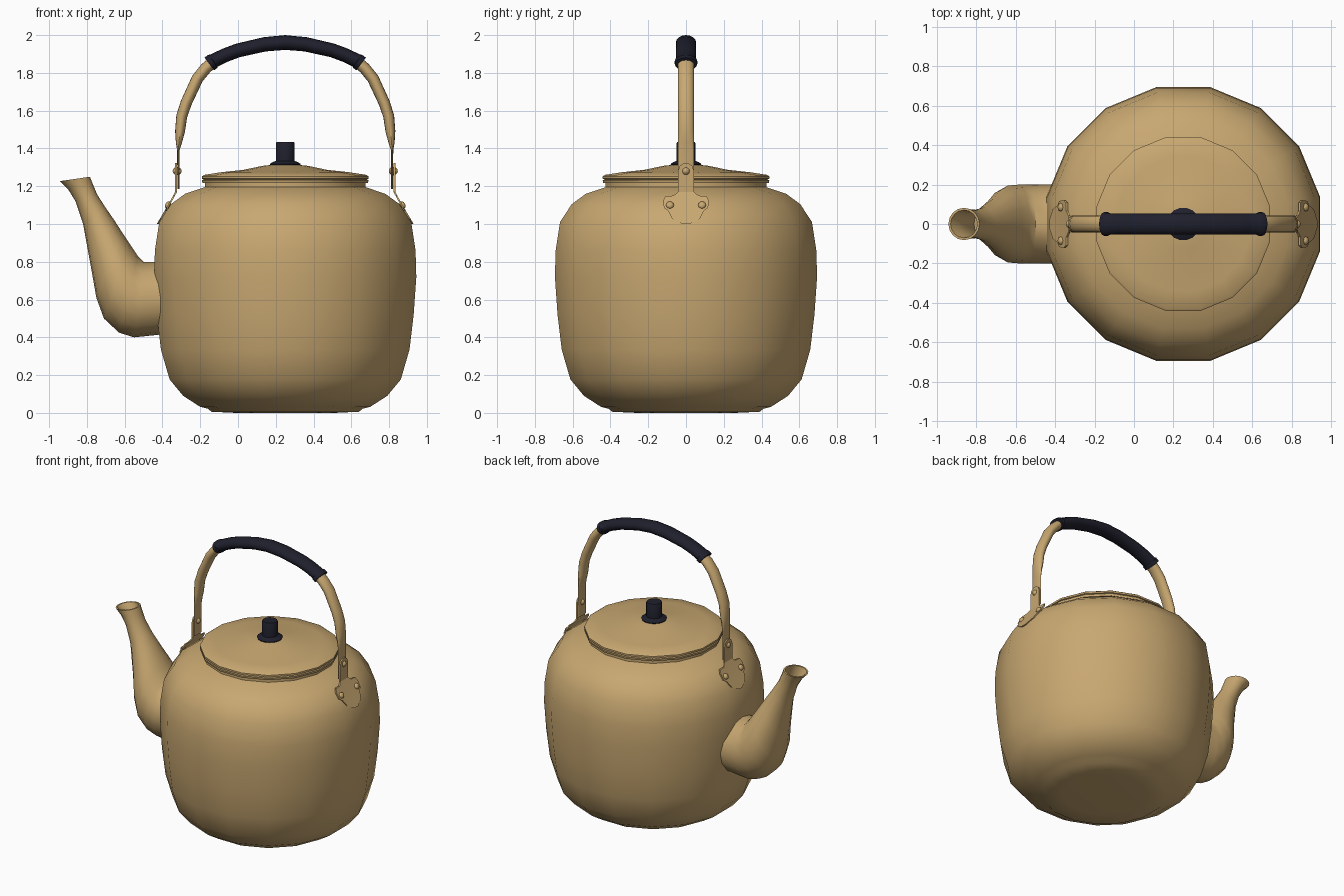
import bpy, bmesh, math
from mathutils import Vector

if "Cube" in bpy.data.objects:
    bpy.data.objects.remove(bpy.data.objects["Cube"])

CX = 0.25          # kettle axis
SIDES = 16


def material(name, rgb):
    m = bpy.data.materials.new(name)
    m.diffuse_color = (*rgb, 1)
    m.use_nodes = True
    m.node_tree.nodes["Principled BSDF"].inputs["Base Color"].default_value = m.diffuse_color
    return m


BRASS = material("tan_metal", (0.58, 0.39, 0.165))
BLACK = material("black_grip", (0.014, 0.014, 0.026))


def finish(name, bm, mat, angle=38):
    bmesh.ops.remove_doubles(bm, verts=bm.verts, dist=1e-5)
    bmesh.ops.recalc_face_normals(bm, faces=bm.faces)
    me = bpy.data.meshes.new(name)
    bm.to_mesh(me)
    bm.free()
    me.materials.append(mat)
    me.shade_smooth()
    me.set_sharp_from_angle(angle=math.radians(angle))
    ob = bpy.data.objects.new(name, me)
    bpy.context.collection.objects.link(ob)
    return ob


def loft(name, rings, mat, cap_start=True, cap_end=True, angle=38):
    """Skin a list of equally sized point rings."""
    bm = bmesh.new()
    vs = [[bm.verts.new(p) for p in r] for r in rings]
    n = len(rings[0])
    for a, b in zip(vs, vs[1:]):
        for i in range(n):
            j = (i + 1) % n
            bm.faces.new((a[i], a[j], b[j], b[i]))
    if cap_start:
        bm.faces.new(vs[0])
    if cap_end:
        bm.faces.new(vs[-1])
    return finish(name, bm, mat, angle)


def lathe(name, profile, mat, cap_start=True, cap_end=True, angle=38):
    """Revolve (apothem, z) pairs round the kettle axis, flats facing +-x and +-y."""
    k = 1 / math.cos(math.pi / SIDES)
    rings = []
    for r, z in profile:
        rings.append([(CX + r * k * math.cos((i + .5) * math.tau / SIDES),
                       r * k * math.sin((i + .5) * math.tau / SIDES), z)
                      for i in range(SIDES)])
    return loft(name, rings, mat, cap_start, cap_end, angle)


def tube(name, path, mat, side=1, n=16):
    """Oval tube: path of (offset from axis, z, half thickness, half y width)."""
    rings = []
    for k, (u, z, t, w) in enumerate(path):
        a, b = path[max(k - 1, 0)], path[min(k + 1, len(path) - 1)]
        d = Vector((b[0] - a[0], b[1] - a[1])).normalized()
        ring = []
        for i in range(n):
            c, s = math.cos(i * math.tau / n), math.sin(i * math.tau / n)
            ring.append((CX + side * (u - d.y * t * c), w * s, z + d.x * t * c))
        rings.append(ring)
    return loft(name, rings, mat)


# body
lathe("kettle_body", [
    (.26, 0), (.39, .006), (.41, .022), (.45, .032), (.54, .09), (.612, .177), (.658, .335),
    (.68, .52), (.694, .72), (.69, .86), (.667, 1.01), (.605, 1.105),
    (.53, 1.16), (.425, 1.195), (.425, 1.225)], BRASS, cap_end=False)

# lid with rolled rim
lathe("lid", [
    (.40, 1.215), (.438, 1.217), (.441, 1.232), (.43, 1.236), (.441, 1.240),
    (.441, 1.252), (.43, 1.260), (.34, 1.274), (.22, 1.287), (.12, 1.308),
    (.05, 1.315)], BRASS)

# knob
lathe("lid_knob", [
    (.078, 1.308), (.082, 1.318), (.07, 1.326), (.05, 1.334),
    (.05, 1.428), (.046, 1.434)], BLACK)

# spout: (bottom x, z, top x, z, half y width)
SPOUT = [
    (-.36, .42, -.36, .80, .20), (-.55, .40, -.50, .80, .20),
    (-.63, .425, -.53, .83, .20), (-.71, .50, -.57, .89, .195),
    (-.75, .61, -.61, .95, .17), (-.78, .78, -.655, 1.02, .125),
    (-.82, 1.0, -.70, 1.085, .085), (-.86, 1.12, -.745, 1.155, .072),
    (-.90, 1.185, -.768, 1.21, .074), (-.942, 1.227, -.784, 1.25, .082)]


def spout_ring(sec, scale=1):
    bx, bz, tx, tz, w = sec
    lo, hi = Vector((bx, 0, bz)), Vector((tx, 0, tz))
    mid, half = (lo + hi) / 2, (hi - lo) / 2 * scale
    return [mid + half * math.cos(a) + Vector((0, w * scale * math.sin(a), 0))
            for a in (i * math.tau / SIDES for i in range(SIDES))]


loft("spout", [spout_ring(s) for s in SPOUT] +
     [spout_ring(s, .86) for s in SPOUT[:5:-1]], BRASS, cap_start=False)

# grip with a collar at each end
HALF = [(-.402, 1.847, .042, .06), (-.382, 1.862, .042, .06),
        (-.379, 1.864, .037, .053), (-.32, 1.893, .037, .053),
        (-.25, 1.919, .037, .053), (-.11, 1.951, .038, .054)]
tube("handle_grip", HALF + [(0, 1.961, .039, .054)] +
     [(-u, z, t, w) for u, z, t, w in reversed(HALF)], BLACK)


def plate_offset(z):
    """Distance of the bracket plate from the axis, following the shoulder."""
    pts = [(1.0, .680), (1.105, .618), (1.17, .583), (1.4, .583)]
    for (z0, d0), (z1, d1) in zip(pts, pts[1:]):
        if z <= z1:
            return d0 + (d1 - d0) * (z - z0) / (z1 - z0)


def rivet(name, side, off, y, z, r, depth, tilt=0):
    bm = bmesh.new()
    bmesh.ops.create_uvsphere(bm, u_segments=12, v_segments=6, radius=1)
    ob = finish(name, bm, BRASS)
    ob.scale = (r, r, depth)
    ob.rotation_euler = (0, side * (math.pi / 2 - tilt), 0)
    ob.location = (CX + side * off, y, z)


for side, tag in ((-1, "left"), (1, "right")):
    # handle arm: flattened strap swelling into an oval tube
    tube("handle_arm_" + tag, [
        (.566, 1.185, .005, .043), (.566, 1.39, .006, .043),
        (.563, 1.43, .016, .043), (.557, 1.49, .026, .043),
        (.548, 1.57, .029, .043), (.525, 1.64, .030, .043),
        (.465, 1.77, .031, .043), (.42, 1.825, .031, .043),
        (.37, 1.868, .030, .043)], BRASS, side)

    # bracket plate: rows of (z, half width)
    rows = [(1.0, .02), (1.03, .075), (1.07, .095), (1.085, .117), (1.125, .12),
            (1.148, .108), (1.15, .065), (1.17, .043), (1.28, .043),
            (1.307, .033), (1.322, .012)]
    rings = []
    for z, w in rows:
        d = plate_offset(z)
        rings.append([(CX + side * (d + o), y, z)
                      for o, y in ((0, -w), (0, w), (-.01, w), (-.01, -w))])
    loft("bracket_" + tag, rings, BRASS, angle=25)

    # rivets
    for y in (-.085, .085):
        rivet("bracket_rivet_" + tag, side, plate_offset(1.1), y, 1.1, .021, .015, .5)
    rivet("pivot_rivet_" + tag, side, .572, 0, 1.28, .022, .024)
